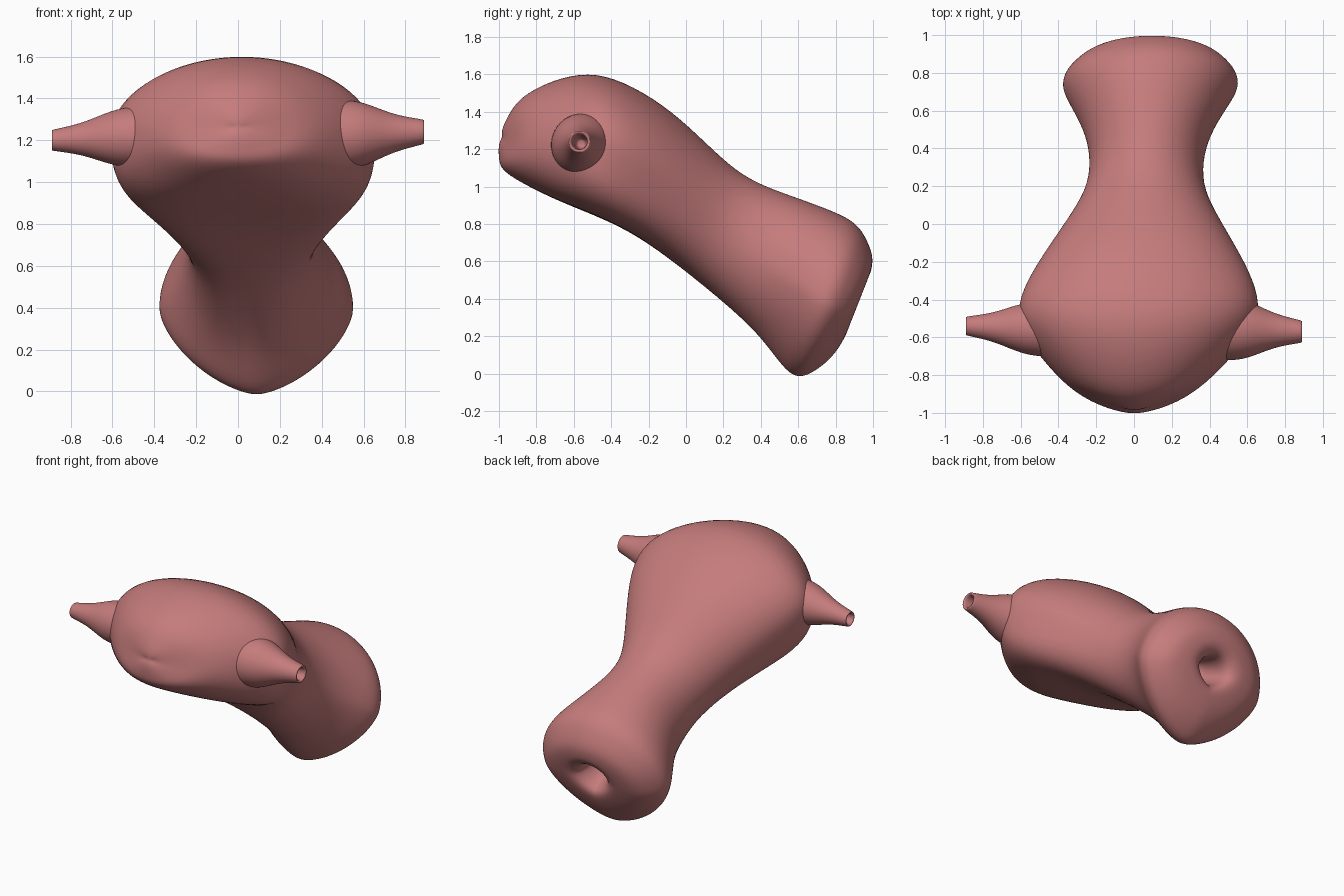
import bpy, bmesh
from math import sin, cos, pi, exp

if "Cube" in bpy.data.objects:
    bpy.data.objects.remove(bpy.data.objects["Cube"])

mat = bpy.data.materials.new("tissue")
mat.diffuse_color = (0.56, 0.2, 0.2, 1)
mat.use_nodes = True
mat.node_tree.nodes["Principled BSDF"].inputs["Base Color"].default_value = mat.diffuse_color


def loft(name, rings, cap_start=False, cap_end=False):
    """Skin a list of closed rings into a smooth subdivided object."""
    bm = bmesh.new()
    vr = [[bm.verts.new(p) for p in r] for r in rings]
    n = len(vr[0])
    for a, b in zip(vr, vr[1:]):
        for i in range(n):
            j = (i + 1) % n
            bm.faces.new((a[i], a[j], b[j], b[i]))
    for flag, r in ((cap_start, vr[0]), (cap_end, vr[-1])):
        if flag:
            c = bm.verts.new([sum(v.co[k] for v in r) / n for k in range(3)])
            for i in range(n):
                bm.faces.new((r[i], r[(i + 1) % n], c))
    bmesh.ops.recalc_face_normals(bm, faces=bm.faces)
    me = bpy.data.meshes.new(name)
    bm.to_mesh(me)
    bm.free()
    me.shade_smooth()
    me.materials.append(mat)
    ob = bpy.data.objects.new(name, me)
    bpy.context.collection.objects.link(ob)
    sub = ob.modifiers.new("smooth", 'SUBSURF')
    sub.levels = sub.render_levels = 2
    return ob


def spline(rows, steps):
    """Catmull-Rom interpolation through rows of numbers."""
    out = []
    for i in range(len(rows) - 1):
        p0, p1, p2, p3 = (rows[min(max(i + k, 0), len(rows) - 1)] for k in (-1, 0, 1, 2))
        for s in range(steps):
            t = s / steps
            out.append([b + .5 * t * (c - a + t * (2 * a - 5 * b + 4 * c - d
                        + t * (3 * (b - c) + d - a)))
                        for a, b, c, d in zip(p0, p1, p2, p3)])
    return out + [rows[-1]]


def section(ty, tz, by, bz, w, n=32):
    """Superellipse between a top and a bottom point: full below the body, pointed at the neck."""
    mid = (ty + by) / 2
    cx = .05 + .05 * mid
    low = 2 + 1.9 * exp(-((mid + .33) / .3) ** 2) - .45 * min(1, max(0, (mid - .3) / .3))
    bend = .15 * min(1, max(0, (-.2 - mid) / .6))      # shoulders swept back at the front
    ring = []
    for i in range(n):
        c, s = cos(2 * pi * i / n), sin(2 * pi * i / n)
        e = 1 if s > 0 else 2 / low
        u = abs(c) ** e * (1 if c > 0 else -1)
        t = .5 + .5 * abs(s) ** e * (1 if s > 0 else -1)
        sweep = bend * (w / .6) * u * u
        ring.append((cx + w * u, by + (ty - by) * t + .88 * sweep,
                     bz + (tz - bz) * t - .3 * sweep))
    return ring


# body: top y, top z, bottom y, bottom z, half width
S = [
    (-.985, 1.30, -1.0, 1.23, .07),
    (-.94, 1.40, -1.0, 1.14, .23),
    (-.82, 1.52, -.95, 1.06, .42),
    (-.48, 1.615, -.68, .92, .65),
    (-.08, 1.41, -.30, .76, .54),
    (.27, 1.08, .08, .48, .31),
    (.57, .95, .38, .215, .33),
    (.87, .835, .55, -.005, .47),
    (.965, .72, .67, .0, .43),
    (1.0, .61, .80, .11, .32),
    (.98, .52, .875, .25, .17),
]
rows = spline(S, 2)
# opening and canal
for k in range(3):
    rows.append((.93 - .11 * k, .47 + .03 * k, .855 - .1 * k, .295 + .055 * k, .10 - .02 * k))
loft("body", [section(*r) for r in rows], True, True)

# side tubes: flared at the root, open and hollow at the tip (distance out, radius)
outer = [(.46, .16), (.56, .155), (.64, .128), (.71, .098), (.79, .073), (.885, .056)]
inner = [(.89, .052), (.887, .040), (.86, .036), (.70, .03)]
for name, side, ty, tz, k in (("left_tube", -1, -.54, 1.20, .92),
                              ("right_tube", 1, -.57, 1.24, 1.08)):
    rings = []
    for d, r in outer + inner:
        f = max(0, (.89 - d) / .47)
        cy, cz = ty + .02 * f * side, tz + (1.22 - tz) * f
        rings.append([(side * d, cy + r * k * cos(pi * i / 10),
                       cz + r * k * sin(pi * i / 10)) for i in range(20)])
    loft(name, rings, False, True)
